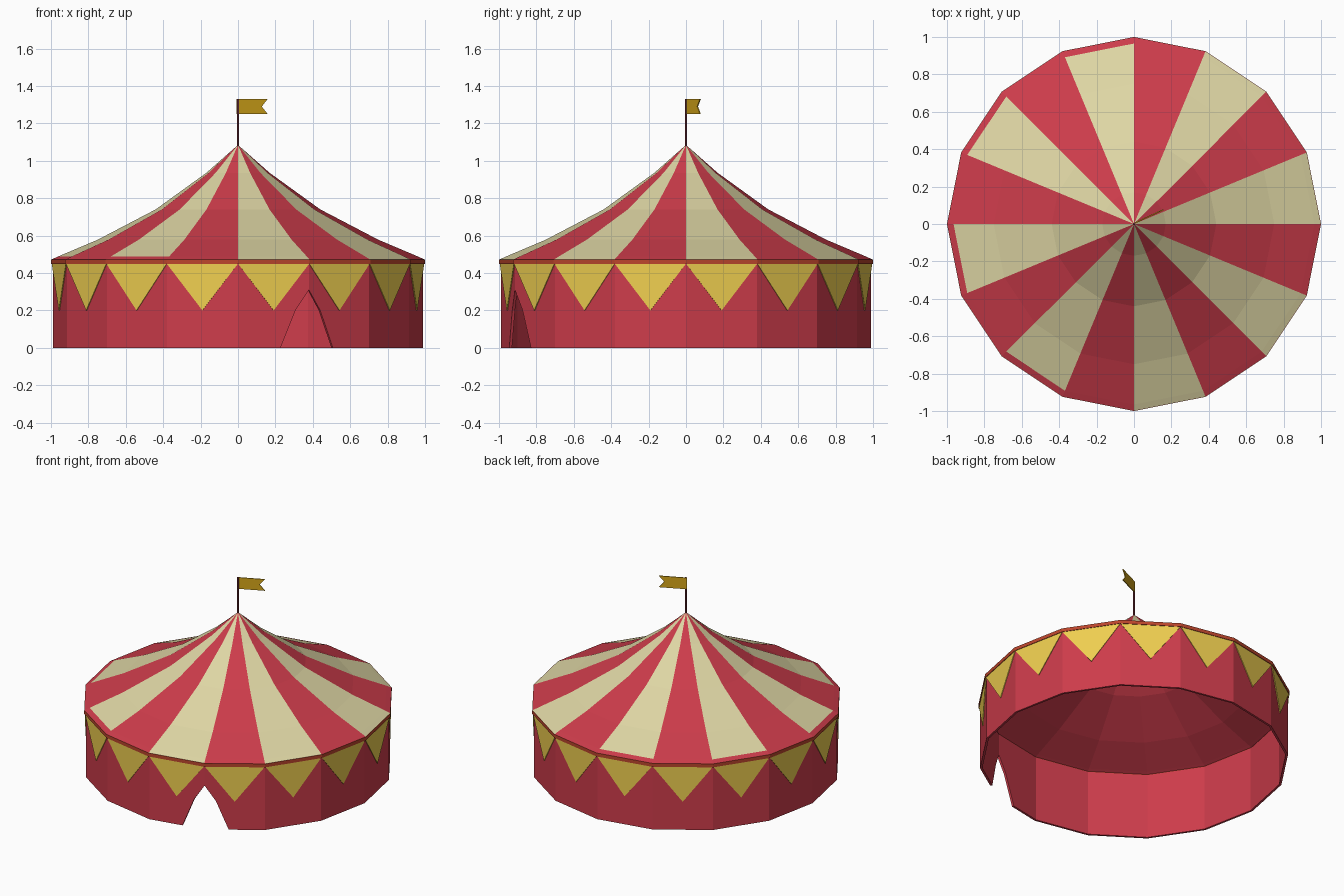
import bpy, math

if "Cube" in bpy.data.objects:
    bpy.data.objects.remove(bpy.data.objects["Cube"])

N = 16
STEP = 2 * math.pi / N


def material(name, rgb):
    m = bpy.data.materials.new(name)
    m.diffuse_color = (*rgb, 1)
    m.use_nodes = True
    m.node_tree.nodes["Principled BSDF"].inputs["Base Color"].default_value = m.diffuse_color
    return m


RED = material("red_canvas", (0.61, 0.045, 0.07))
CREAM = material("cream_canvas", (0.73, 0.67, 0.37))
YELLOW = material("yellow_cloth", (0.86, 0.62, 0.08))
GOLD = material("gold_flag", (0.66, 0.38, 0.01))
ORANGE = material("orange_trim", (0.5, 0.06, 0.025))
WOOD = material("dark_pole", (0.2, 0.03, 0.04))


def build(name, faces, mats, thickness=0, indices=None):
    """Make a welded mesh from faces given as lists of points."""
    lookup, polys = {}, []
    for f in faces:
        ids = []
        for p in f:
            key = tuple(round(c, 5) for c in p)
            i = lookup.setdefault(key, len(lookup))
            if i not in ids:
                ids.append(i)
        polys.append(ids)
    me = bpy.data.meshes.new(name)
    me.from_pydata(list(lookup), [], polys)
    for m in mats:
        me.materials.append(m)
    if indices:
        for p, i in zip(me.polygons, indices):
            p.material_index = i
    ob = bpy.data.objects.new(name, me)
    bpy.context.collection.objects.link(ob)
    if thickness:
        s = ob.modifiers.new("thickness", "SOLIDIFY")
        s.thickness = thickness
        s.offset = -1
        s.material_offset = s.material_offset_rim = len(mats) - 1
    return ob


def corner(k, r, z):
    return (r * math.cos(k * STEP), r * math.sin(k * STEP), z)


def on_side(k, t, r, z):
    """Point a fraction t along flat side k."""
    a, b = corner(k, r, z), corner(k + 1, r, z)
    return tuple(p + (q - p) * t for p, q in zip(a, b))


# wall with the doorway cut around one corner
plain = [(0, 0), (1, 0), (1, 0.46), (0, 0.46)]
door_left = [(0, 0), (0.6, 0), (0.81, 0.2), (1, 0.31), (1, 0.46), (0, 0.46)]
door_right = [(1 - t, z) for t, z in reversed(door_left)]
outlines = {12: door_left, 13: door_right}
build("wall", [[on_side(k, t, 0.99, z) for t, z in outlines.get(k, plain)]
               for k in range(N)], [RED], 0.015)

# striped roof, with a few cream stripes stopping short of the edge
profile = [(0.998, 0.472), (0.965, 0.487), (0.75, 0.578), (0.44, 0.74),
           (0.17, 0.935), (0, 1.085)]
faces, indices = [], []
for k in range(N):
    for j, ((r0, z0), (r1, z1)) in enumerate(zip(profile, profile[1:])):
        faces.append([corner(k, r0, z0), corner(k + 1, r0, z0),
                      corner(k + 1, r1, z1), corner(k, r1, z1)])
        short = j == 0 and k in (4, 6, 8, 10)
        indices.append(0 if k % 2 == 0 and not short else 1)
build("roof", faces, [CREAM, RED], 0.012, indices)

# trim around the roof edge
build("roof_trim", [[on_side(k, t, 1.0, z) for t, z in
                     ((0, 0.447), (1, 0.447), (1, 0.472), (0, 0.472))]
                    for k in range(N)], [ORANGE], 0.02)

# hanging triangles, one per side
build("pennants", [[on_side(k, t, 0.996, z) for t, z in
                    ((0, 0.45), (0.5, 0.2), (1, 0.45))]
                   for k in range(N)], [YELLOW], 0.005)

# pole
bpy.ops.mesh.primitive_cylinder_add(vertices=8, radius=0.006, depth=0.27,
                                    location=(0, 0, 1.195))
pole = bpy.context.object
pole.name = "flag_pole"
pole.data.materials.append(WOOD)

# swallow-tailed flag
flag = build("flag", [[(x, 0, z) for x, z in
                       ((-0.006, 1.25), (0.175, 1.25), (0.14, 1.29),
                        (0.175, 1.33), (-0.006, 1.33))]], [GOLD], 0.006)
flag.rotation_euler.z = math.radians(25)
